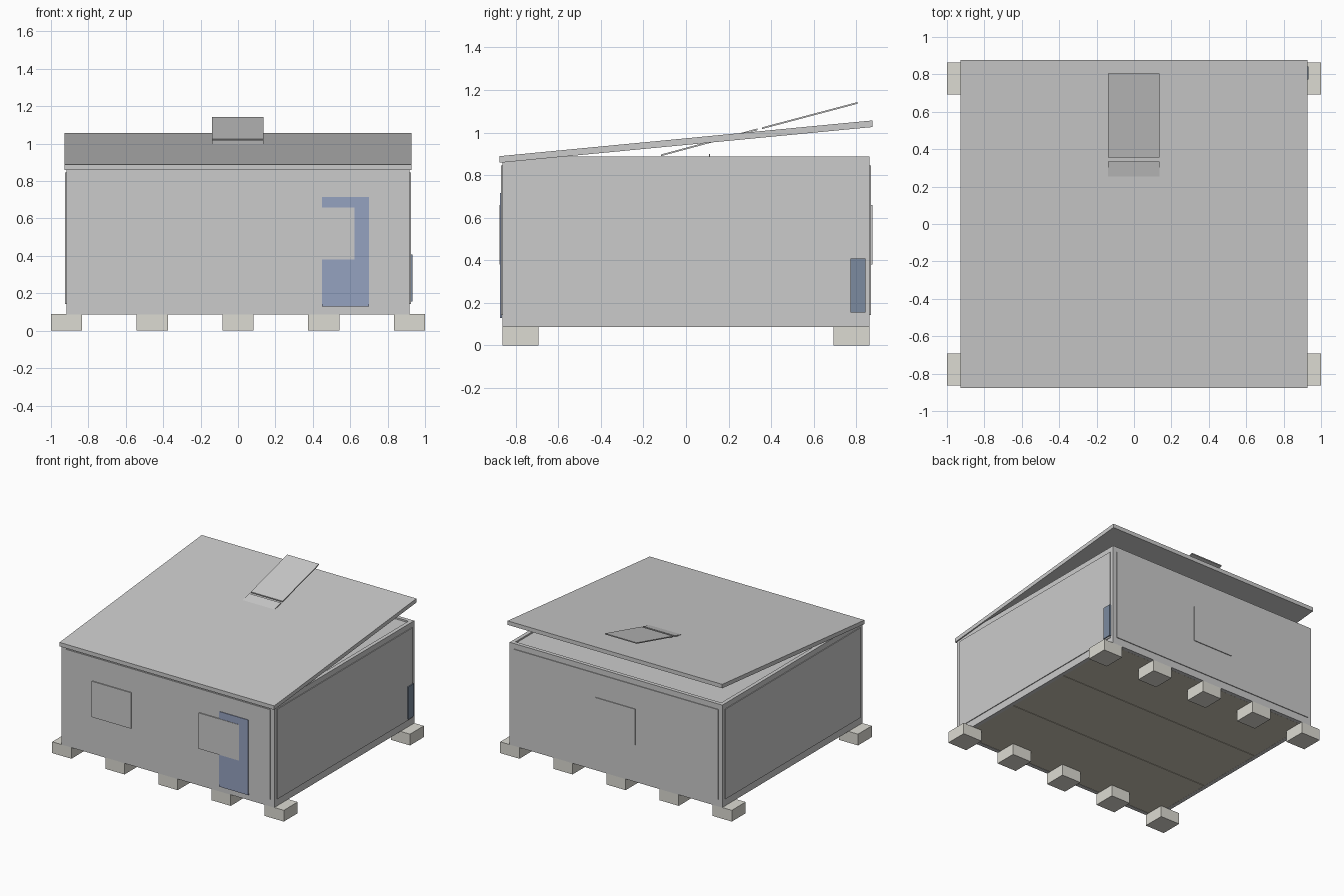
import bpy, bmesh

if "Cube" in bpy.data.objects:
    bpy.data.objects.remove(bpy.data.objects["Cube"])


def material(name, rgb):
    m = bpy.data.materials.new(name)
    m.diffuse_color = (*rgb, 1)
    m.use_nodes = True
    m.node_tree.nodes["Principled BSDF"].inputs["Base Color"].default_value = m.diffuse_color
    return m


BLUE = material("slate_blue", (0.30, 0.36, 0.53))
DARK = material("dark_slate", (0.20, 0.26, 0.35))
STONE = material("foot_stone", (0.72, 0.71, 0.65))
WOOD = material("floor_wood", (0.60, 0.56, 0.46))


def prism(name, x0, x1, profile, mat=None):
    """Extrude a y-z profile from x0 to x1."""
    bm = bmesh.new()
    face = bm.faces.new([bm.verts.new((x0, y, z)) for y, z in profile])
    ext = bmesh.ops.extrude_face_region(bm, geom=[face])
    moved = [v for v in ext["geom"] if isinstance(v, bmesh.types.BMVert)]
    bmesh.ops.translate(bm, vec=(x1 - x0, 0, 0), verts=moved)
    bmesh.ops.recalc_face_normals(bm, faces=bm.faces)
    me = bpy.data.meshes.new(name)
    bm.to_mesh(me)
    bm.free()
    ob = bpy.data.objects.new(name, me)
    bpy.context.collection.objects.link(ob)
    if mat:
        me.materials.append(mat)
    return ob


def box(name, x, y, z, mat=None):
    return prism(name, x[0], x[1],
                 [(y[0], z[0]), (y[1], z[0]), (y[1], z[1]), (y[0], z[1])], mat)


def slab(name, x, start, end, thick):
    """Sloped sheet given by its lower edge line in y-z."""
    (y0, z0), (y1, z1) = start, end
    return prism(name, x[0], x[1],
                 [(y0, z0), (y1, z1), (y1, z1 + thick), (y0, z0 + thick)])


W, D, BOTTOM, TOP, T = 0.918, 0.863, 0.087, 0.887, 0.03

# Walls with raised panels
for s, side in ((-1, "front"), (1, "back")):
    box(side + "_wall", (-W, W), sorted((s * (D - T), s * D)), (BOTTOM, TOP))
    box(side + "_panel", (-0.885, 0.885), sorted((s * (D - 0.002), s * (D + 0.006))),
        (0.143, 0.845))
for s, side in ((-1, "left"), (1, "right")):
    box(side + "_wall", sorted((s * (W - T), s * W)), (-D + T, D - T), (BOTTOM, TOP))
    box(side + "_panel", sorted((s * (W - 0.002), s * (W + 0.006))), (-0.833, 0.833),
        (0.143, 0.845))

# Floor boards and ceiling inside the rim
step = 2 * (D - T) / 3
for i in range(3):
    y = -D + T + i * step
    box(f"floor_board_{i}", (-W + T, W - T), (y + 0.002, y + step - 0.002),
        (0.088, 0.11), WOOD)
box("ceiling", (-W + T, W - T), (-D + T, D - T), (0.85, 0.875))
box("ceiling_fitting", (-0.01, 0.01), (0.107, 0.113), (0.875, 0.9))

# Feet in two rows, the end ones reaching past the walls
for row, y in (("front", (-0.863, -0.693)), ("back", (0.693, 0.863))):
    for i in range(5):
        cx = -0.917 + i * 0.4585
        box(f"{row}_foot_{i}", (cx - 0.083, cx + 0.083), y, (0, 0.088), STONE)

# Door and windows
box("door", (0.45, 0.70), (-0.874, -0.865), (0.13, 0.716), BLUE)
for name, x in (("front_window_left", (-0.65, -0.31)), ("front_window_right", (0.275, 0.622))):
    box(name, x, (-0.877, -0.865), (0.38, 0.66))
box("back_window", (-0.172, 0.172), (0.865, 0.875), (0.38, 0.66))

# Service box on the right wall
box("service_box", (0.92, 0.932), (0.772, 0.842), (0.155, 0.408), DARK)

# Lean-to roof with the two tilted roof flaps
slab("roof", (-0.927, 0.927), (-0.877, 0.858), (0.877, 1.026), 0.031)
slab("lower_roof_flap", (-0.138, 0.136), (-0.118, 0.889), (0.335, 1.011), 0.008)
slab("upper_roof_flap", (-0.138, 0.136), (0.356, 1.016), (0.805, 1.135), 0.008)
